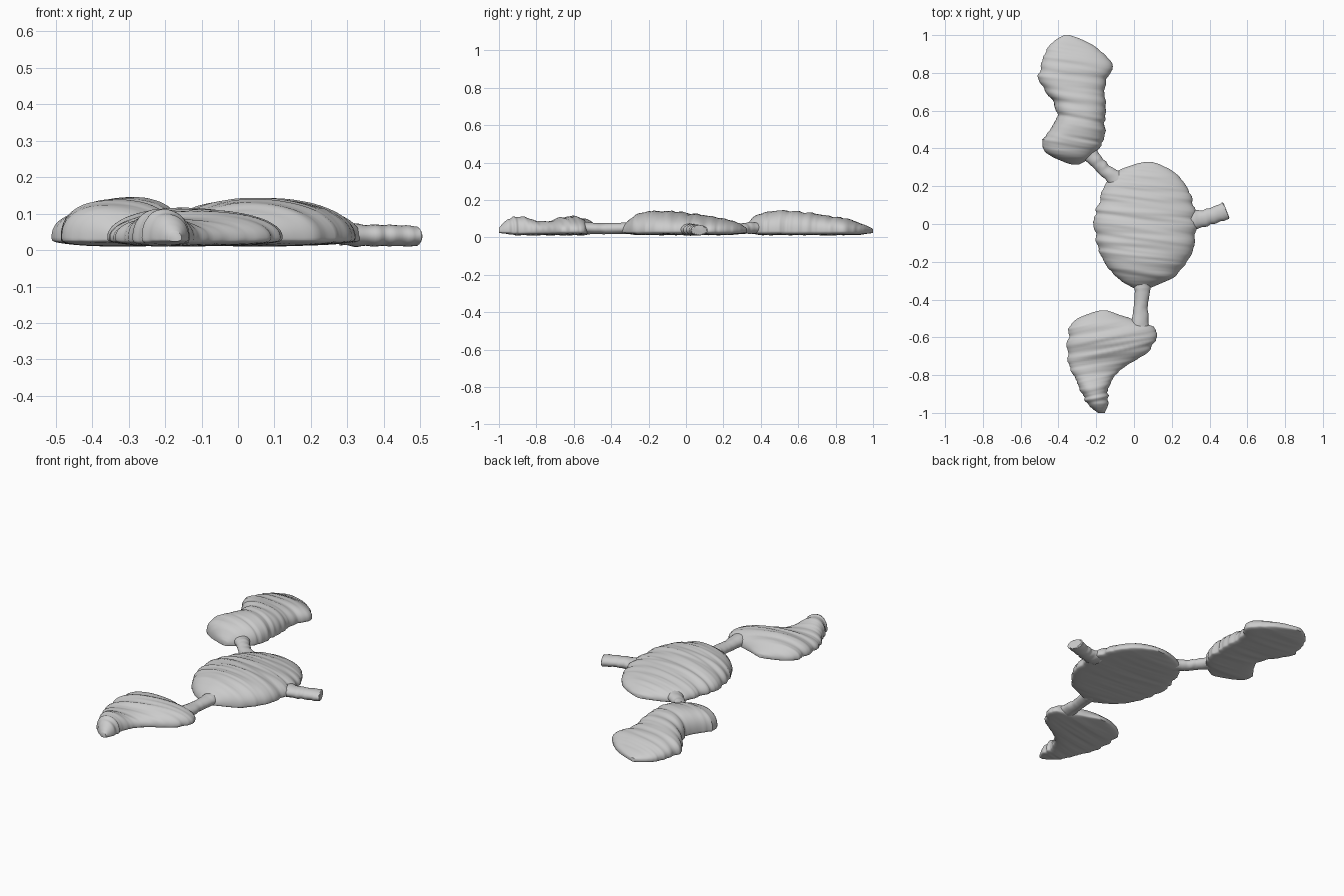
import bpy, bmesh, math
from mathutils import Vector, noise


def finish(name, rings, cap=True):
    bm = bmesh.new()
    rows = [[bm.verts.new(p) for p in ring] for ring in rings]
    n = len(rows[0])
    for a, b in zip(rows, rows[1:]):
        for i in range(n):
            j = (i + 1) % n
            bm.faces.new((a[i], a[j], b[j], b[i]))
    bm.faces.new(rows[0])
    bm.faces.new(rows[-1])
    bmesh.ops.recalc_face_normals(bm, faces=bm.faces)
    mesh = bpy.data.meshes.new(name)
    bm.to_mesh(mesh)
    bm.free()
    ob = bpy.data.objects.new(name, mesh)
    bpy.context.collection.objects.link(ob)
    bpy.ops.object.select_all(action='DESELECT')
    ob.select_set(True)
    bpy.context.view_layer.objects.active = ob
    bpy.ops.object.shade_smooth_by_angle(angle=math.radians(50))
    return ob


def lerp_table(table, y):
    for a, b in zip(table, table[1:]):
        if y <= b[0]:
            t = (y - a[0]) / (b[0] - a[0])
            return [p + (q - p) * t for p, q in zip(a, b)]
    return list(table[-1])


def smooth_table(table, y):
    # average nearby samples to round the outline
    lo, hi = table[0][0], table[-1][0]
    d = min(0.018, y - lo, hi - y)
    s = [lerp_table(table, y + k * d) for k in (-1, 0, 1)]
    return [sum(v) / 3 for v in zip(*s)]


def lobe(name, table, peak, power, slant, seed):
    # table rows: y, left x, right x, top z
    rings, steps, n = [], 90, 56
    lo, hi = table[0][0], table[-1][0]
    for k in range(steps + 1):
        u = 0.5 - 0.5 * math.cos(math.pi * k / steps)
        y0 = lo + (hi - lo) * (0.5 * u + 0.5 * k / steps)
        _, xl, xr, top = smooth_table(table, y0)
        fade = min(1, 12 * min(y0 - lo, hi - y0))
        mid = xl + (xr - xl) * peak
        edge = min(0.035, top - 0.008)
        floor = edge - (edge - 0.012) * (0.5 + 0.5 * fade)
        jag = fade * 0.012
        ring = []
        for i in range(n):
            a = 2 * math.pi * i / n
            c, s = math.cos(a), math.sin(a)
            cx = math.copysign(abs(c) ** power, c)
            sz = abs(s) ** (power if s > 0 else 0.5)
            x = mid + cx * ((xr - mid) if c > 0 else (mid - xl))
            z = edge + sz * (top - edge) if s > 0 else edge - sz * (edge - floor)
            # slanted growth ridges
            w = y0 + slant * (x - mid)
            r = noise.noise(Vector((x * 2.5, w * 26, seed)))
            r += 0.5 * noise.noise(Vector((x * 4, w * 60, seed + 5)))
            x += jag * r * c
            z += (0.008 if s > 0 else 0.003) * r * abs(s) * fade
            ring.append((x, y0, max(z, 0.004)))
        rings.append(ring)
    return finish(name, rings)


def tube(name, path, seed):
    # path rows: x, y, z, half width, half height
    rings, n, sub = [], 20, 8
    pts = []
    for a, b in zip(path, path[1:]):
        for k in range(sub):
            pts.append([p + (q - p) * k / sub for p, q in zip(a, b)])
    pts.append(list(path[-1]))
    for i, (x, y, z, rw, rh) in enumerate(pts):
        p, q = pts[max(i - 3, 0)], pts[min(i + 3, len(pts) - 1)]
        d = Vector((q[0] - p[0], q[1] - p[1], 0)).normalized()
        side = Vector((d.y, -d.x, 0))
        ring = []
        for k in range(n):
            a = 2 * math.pi * k / n
            g = 1 + 0.13 * noise.noise(Vector((i * 0.35, math.cos(a), seed)))
            ring.append(Vector((x, y, z)) + side * math.cos(a) * rw * g
                        + Vector((0, 0, math.sin(a) * rh * g)))
        rings.append(ring)
    return finish(name, rings)


# back lobe: waisted slab
lobe("back_lobe", [
    (0.315, -0.33, -0.29, 0.05), (0.335, -0.40, -0.25, 0.085), (0.37, -0.46, -0.21, 0.115),
    (0.43, -0.495, -0.16, 0.138), (0.48, -0.46, -0.16, 0.142), (0.55, -0.41, -0.152, 0.141),
    (0.62, -0.41, -0.148, 0.135), (0.70, -0.465, -0.155, 0.125), (0.77, -0.51, -0.14, 0.118),
    (0.84, -0.49, -0.105, 0.105), (0.92, -0.465, -0.18, 0.08), (0.97, -0.43, -0.25, 0.062),
    (1.0, -0.37, -0.34, 0.045)], 0.47, 0.85, 0.15, 1)

# middle lobe: broad dome
lobe("middle_lobe", [
    (-0.345, 0.01, 0.07, 0.05), (-0.32, -0.04, 0.13, 0.08), (-0.28, -0.10, 0.22, 0.115),
    (-0.22, -0.15, 0.27, 0.137), (-0.16, -0.18, 0.305, 0.142), (-0.08, -0.20, 0.325, 0.14),
    (0, -0.215, 0.332, 0.133), (0.07, -0.20, 0.325, 0.122), (0.15, -0.175, 0.305, 0.11),
    (0.21, -0.15, 0.27, 0.10), (0.27, -0.11, 0.22, 0.082), (0.31, -0.03, 0.16, 0.062),
    (0.327, 0.05, 0.10, 0.045)], 0.48, 0.95, 0.12, 2)

# front lobe: tapered wedge
lobe("front_lobe", [
    (-1.0, -0.19, -0.155, 0.05), (-0.97, -0.23, -0.143, 0.085), (-0.93, -0.262, -0.138, 0.108),
    (-0.88, -0.285, -0.138, 0.114), (-0.83, -0.31, -0.12, 0.102), (-0.78, -0.33, -0.08, 0.086),
    (-0.73, -0.35, -0.01, 0.088), (-0.68, -0.352, 0.08, 0.104), (-0.62, -0.352, 0.11, 0.116),
    (-0.56, -0.345, 0.125, 0.107), (-0.525, -0.33, 0.07, 0.093), (-0.50, -0.305, -0.03, 0.08),
    (-0.475, -0.25, -0.09, 0.062), (-0.458, -0.18, -0.14, 0.045)], 0.45, 0.95, -0.2, 3)

# connecting necks and side stub
tube("back_neck", [(-0.26, 0.40, 0.05, 0.045, 0.03), (-0.20, 0.333, 0.05, 0.036, 0.03),
                   (-0.155, 0.285, 0.045, 0.034, 0.028), (-0.08, 0.225, 0.045, 0.045, 0.03)], 7)
tube("front_neck", [(0.045, -0.29, 0.05, 0.052, 0.034), (0.045, -0.35, 0.048, 0.04, 0.03),
                    (0.035, -0.44, 0.046, 0.037, 0.029), (0.03, -0.56, 0.05, 0.05, 0.032)], 8)
tube("side_stub", [(0.28, 0.02, 0.042, 0.06, 0.03), (0.36, 0.027, 0.04, 0.044, 0.03),
                   (0.42, 0.045, 0.04, 0.043, 0.029), (0.485, 0.07, 0.038, 0.046, 0.028),
                   (0.49, 0.072, 0.038, 0.042, 0.024)], 9)
